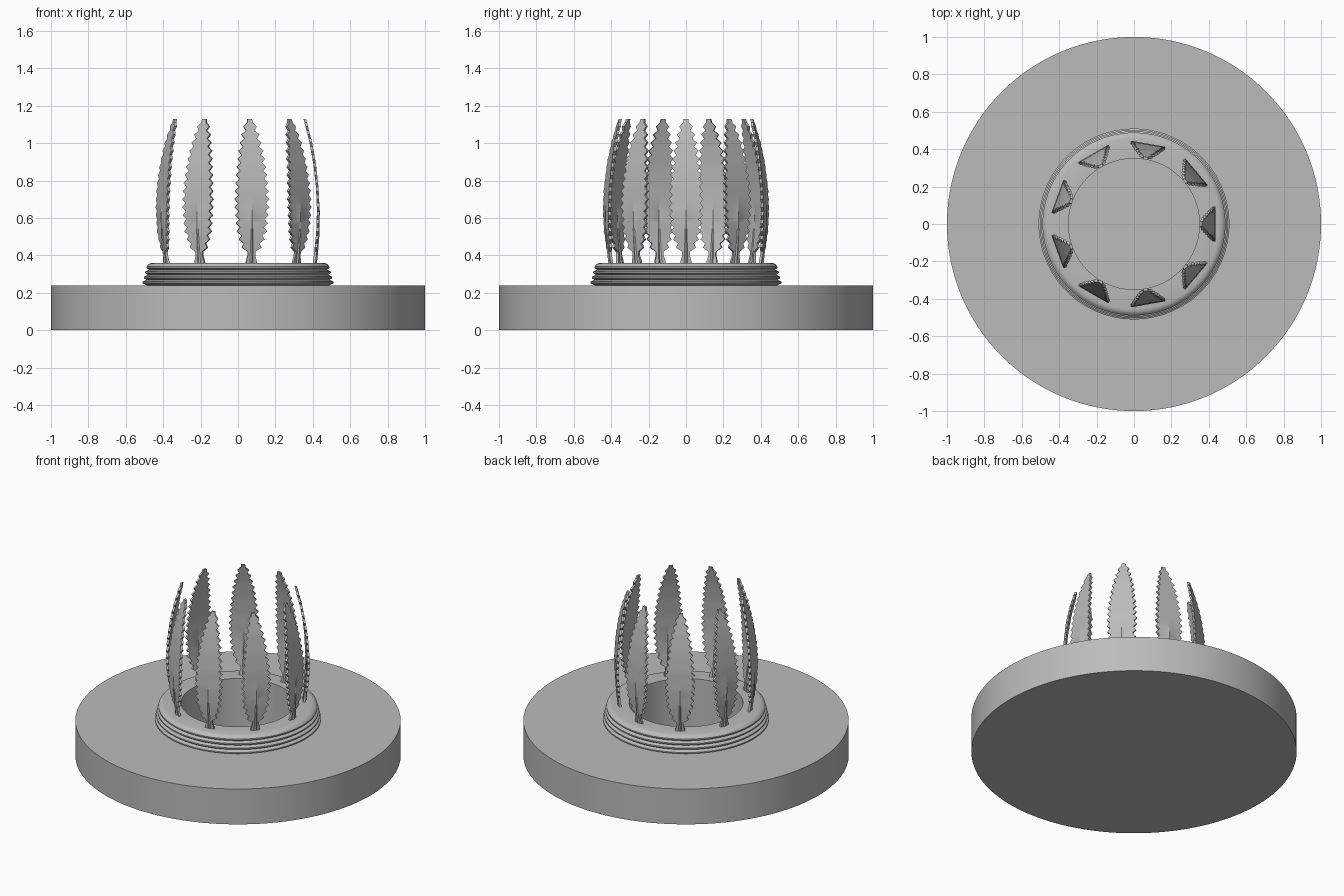
import bpy, bmesh, math
from mathutils import Vector

cube = bpy.data.objects.get("Cube")
if cube:
    bpy.data.objects.remove(cube, do_unlink=True)

grey = bpy.data.materials.new("plain_grey")
grey.use_nodes = True
colour = (0.5, 0.5, 0.5, 1)
grey.diffuse_color = colour
grey.node_tree.nodes["Principled BSDF"].inputs["Base Color"].default_value = colour


def add_object(name, mesh):
    obj = bpy.data.objects.new(name, mesh)
    bpy.context.collection.objects.link(obj)
    return obj


def smooth(obj):
    bpy.ops.object.select_all(action='DESELECT')
    obj.select_set(True)
    bpy.context.view_layer.objects.active = obj
    bpy.ops.object.shade_smooth_by_angle(angle=math.radians(30))


def lathe(name, profile, closed=False, steps=128):
    """Revolve an (r, z) profile around the z axis."""
    bm = bmesh.new()
    verts = [bm.verts.new((r, 0, z)) for r, z in profile]
    edges = [bm.edges.new(pair) for pair in zip(verts, verts[1:])]
    if closed:
        edges.append(bm.edges.new((verts[-1], verts[0])))
    bmesh.ops.spin(bm, geom=verts + edges, cent=(0, 0, 0), axis=(0, 0, 1),
                   angle=math.tau, steps=steps, use_merge=True)
    bmesh.ops.remove_doubles(bm, verts=bm.verts, dist=1e-5)
    bmesh.ops.recalc_face_normals(bm, faces=bm.faces)
    mesh = bpy.data.meshes.new(name)
    bm.to_mesh(mesh)
    bm.free()
    mesh.materials.append(grey)
    obj = add_object(name, mesh)
    smooth(obj)
    return obj


def lerp_table(table, z):
    """Piecewise linear lookup in (z, value) pairs."""
    for (z0, a), (z1, b) in zip(table, table[1:]):
        if z <= z1:
            return a + (b - a) * (z - z0) / (z1 - z0)
    return table[-1][1]


# Round base with a deep central well
BORE, DECK, TOP = 0.35, 0.24, 0.36
lathe("base", [(0, 0), (1, 0), (1, DECK), (BORE, DECK), (BORE, 0.02), (0, 0.02)])

# Ribbed collar, each ridge a little narrower than the one below
ridges = [(BORE, DECK), (0.49, DECK)]
for i in range(4):
    z = 0.255 + i * 0.027
    peak = 0.51 - i * 0.007
    ridges += [(peak, z - 0.004), (peak, z + 0.004), (peak - 0.02, z + 0.0135)]
ridges[-1] = (0.478, 0.352)
ridges += [(0.47, 0.357), (0.455, TOP), (BORE, TOP)]
lathe("ribbed_collar", ridges, closed=True)

# Toothed blade: width outline, inward bow and a tapering midrib
WIDTH = [(0.35, 0.03), (0.365, 0.03), (0.4, 0.02), (0.45, 0.048), (0.53, 0.073),
         (0.68, 0.085), (0.8, 0.078), (0.95, 0.06), (1.06, 0.035), (1.13, 0.012)]
BOW = [(0.35, 0.399), (0.42, 0.408), (0.52, 0.418), (0.64, 0.422), (0.76, 0.417),
       (0.88, 0.404), (1, 0.383), (1.13, 0.35)]
TEETH, FIRST, LAST = 16, 0.42, 1.11
pitch = (LAST - FIRST) / TEETH

rows = [(0.35, 0), (0.37, 0), (0.4, 0)]
for i in range(TEETH):
    rows += [(FIRST + i * pitch, -0.010), (FIRST + (i + 0.5) * pitch, 0.010)]
rows += [(LAST, -0.004), (1.13, 0)]

bm = bmesh.new()
previous = None
for z, tooth in rows:
    half = max(lerp_table(WIDTH, z) + tooth, 0.01)
    bow = lerp_table(BOW, z)
    fade = max(0, 1 - (z - 0.35) / 0.35)
    rib = 0.002 + 0.007 * fade
    row = [bm.verts.new((bow + 0.008 * fade * (y == 0), y, z))
           for y in (-half, -rib, 0, rib, half)]
    if previous:
        for j in range(4):
            bm.faces.new((previous[j], previous[j + 1], row[j + 1], row[j]))
    previous = row
# Give the sheet its thickness
bmesh.ops.recalc_face_normals(bm, faces=bm.faces)
back = bmesh.ops.extrude_face_region(bm, geom=bm.faces[:])
moved = [v for v in back["geom"] if isinstance(v, bmesh.types.BMVert)]
bmesh.ops.translate(bm, verts=moved, vec=Vector((0.014, 0, 0)))
bmesh.ops.recalc_face_normals(bm, faces=bm.faces)
blade_mesh = bpy.data.meshes.new("toothed_blade")
bm.to_mesh(blade_mesh)
bm.free()
blade_mesh.materials.append(grey)

# Ring of nine blades
BLADES = 9
for i in range(BLADES):
    blade = add_object(f"toothed_blade_{i + 1}", blade_mesh)
    blade.rotation_euler.z = math.tau * i / BLADES
    if i == 0:
        smooth(blade)
